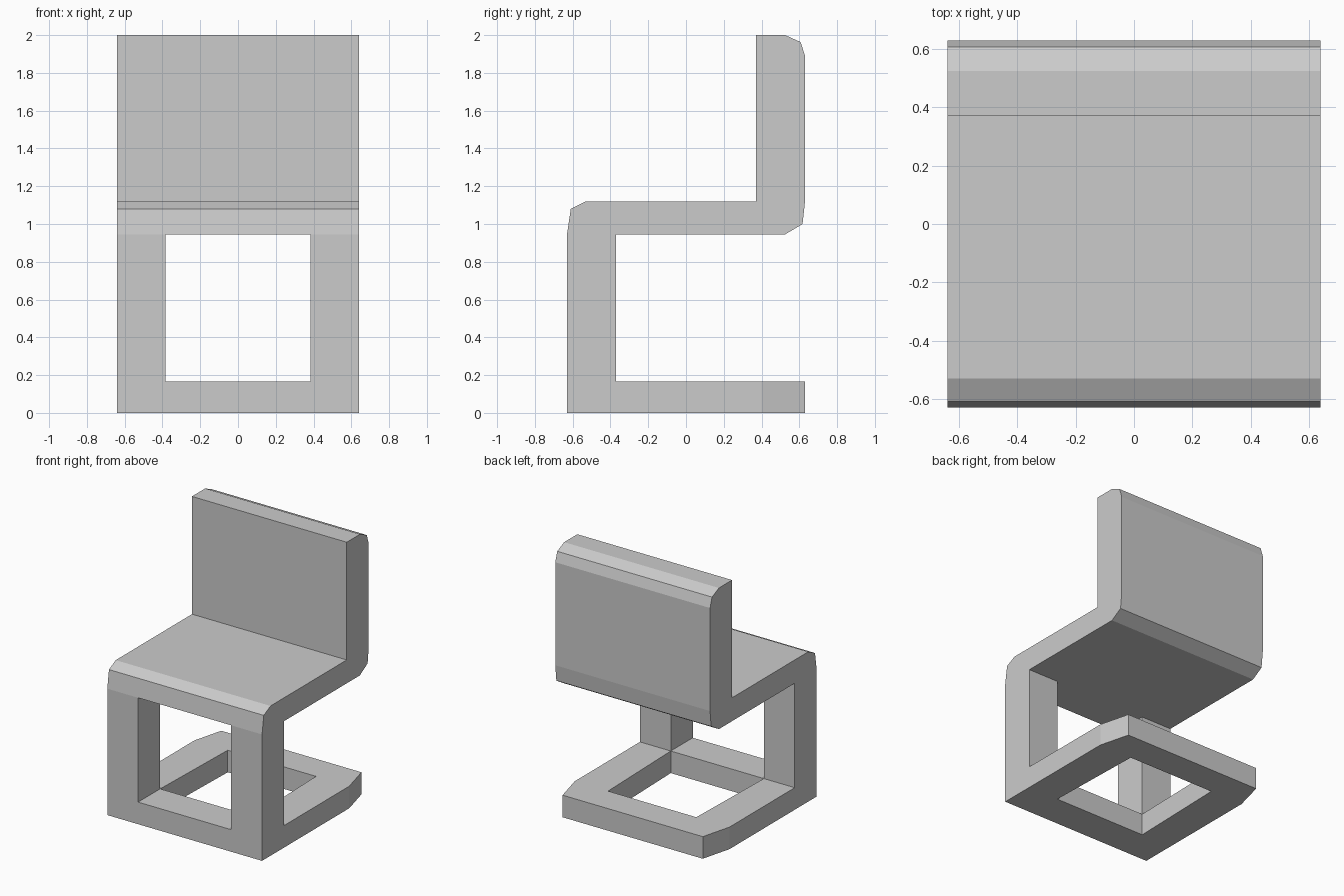
import bpy, bmesh
from mathutils import Vector

if "Cube" in bpy.data.objects:
    bpy.data.objects.remove(bpy.data.objects["Cube"])


def finish(name, bm):
    bmesh.ops.recalc_face_normals(bm, faces=bm.faces)
    mesh = bpy.data.meshes.new(name)
    bm.to_mesh(mesh)
    bm.free()
    obj = bpy.data.objects.new(name, mesh)
    bpy.context.collection.objects.link(obj)
    return obj


def extrude(bm, faces, offset):
    geom = bmesh.ops.extrude_face_region(bm, geom=faces, use_keep_orig=True)["geom"]
    moved = [g for g in geom if isinstance(g, bmesh.types.BMVert)]
    bmesh.ops.translate(bm, verts=moved, vec=Vector(offset))


W = 0.64       # half width
BASE_H = 0.165
SEAT_Z = 0.945

# Seat and backrest: one side profile (y, z) swept across the width
profile = [(-0.63, SEAT_Z), (-0.61, 1.08), (-0.53, 1.12), (0.37, 1.12),
           (0.37, 2.0), (0.525, 2.0), (0.607, 1.963), (0.63, 1.89),
           (0.63, 1.12), (0.617, 1.0), (0.525, SEAT_Z)]
bm = bmesh.new()
face = bm.faces.new([bm.verts.new((-W, y, z)) for y, z in profile])
extrude(bm, [face], (2 * W, 0, 0))
finish("seat_and_backrest", bm)

# Floor frame: ring with tapered rear corners around a slightly tapered opening
outer = [(-W, -0.63), (W, -0.63), (W, 0.40), (0.58, 0.63), (-0.58, 0.63), (-W, 0.40)]
inner = [(-0.385, -0.37), (0.385, -0.37), (0.365, 0.40), (-0.365, 0.40)]
partner = [0, 1, 2, 2, 3, 3]   # inner corner facing each outer corner
bm = bmesh.new()
vo = [bm.verts.new((x, y, 0)) for x, y in outer]
vi = [bm.verts.new((x, y, 0)) for x, y in inner]
ring = []
for i in range(6):
    j = (i + 1) % 6
    a, b = vi[partner[i]], vi[partner[j]]
    ring.append(bm.faces.new([vo[i], vo[j], b] + ([a] if a != b else [])))
extrude(bm, ring, (0, 0, BASE_H))
finish("floor_frame", bm)

# Two front legs, between floor frame and seat
for side, name in ((-1, "front_leg_left"), (1, "front_leg_right")):
    bm = bmesh.new()
    corners = [(0.385, -0.63), (W, -0.63), (W, -0.37), (0.385, -0.37)]
    face = bm.faces.new([bm.verts.new((side * x, y, BASE_H)) for x, y in corners])
    extrude(bm, [face], (0, 0, SEAT_Z - BASE_H))
    finish(name, bm)
